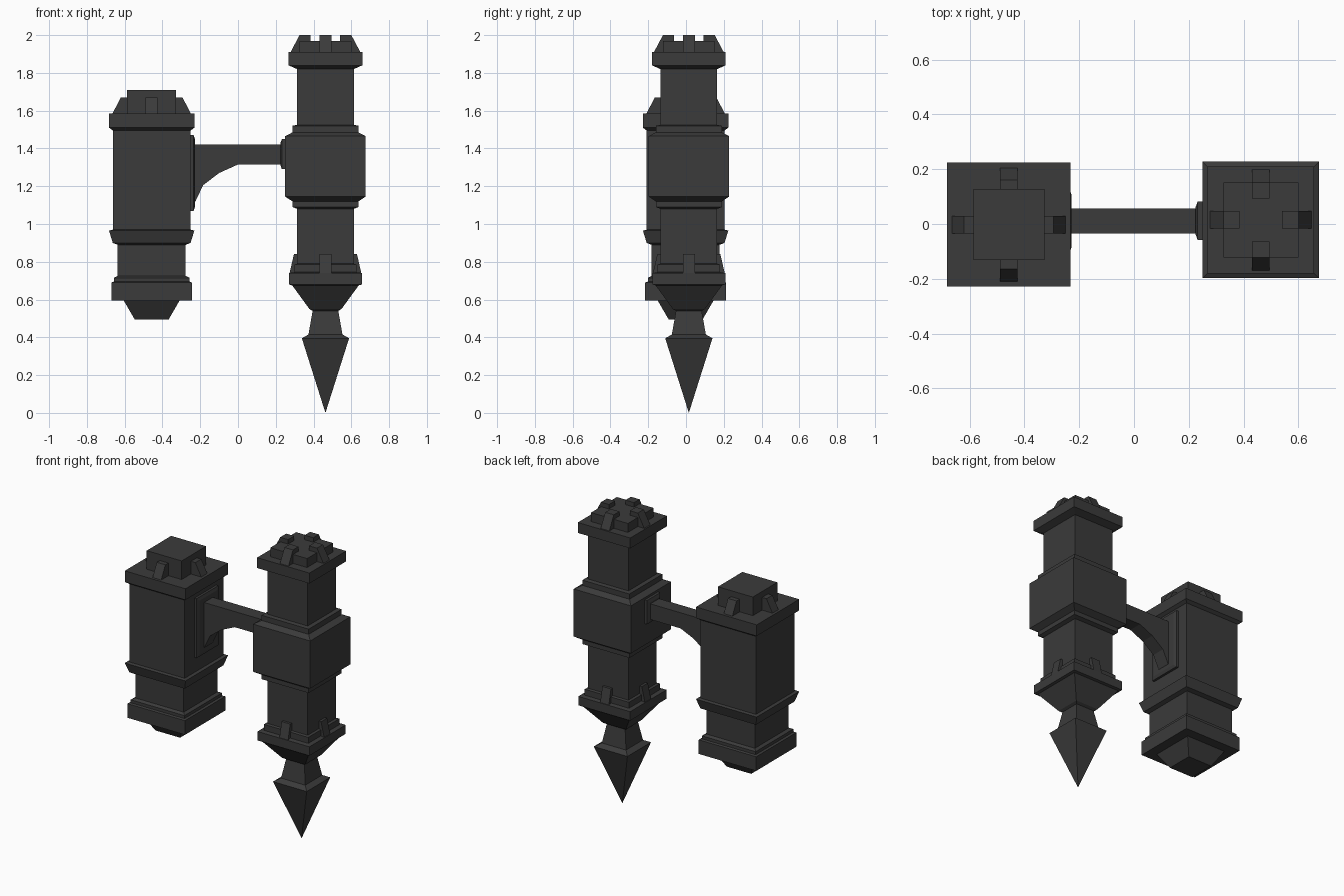
import bpy
import bmesh
from mathutils import Matrix

cube = bpy.data.objects.get("Cube")
if cube:
    bpy.data.objects.remove(cube, do_unlink=True)

iron = bpy.data.materials.new("dark iron")
iron.use_nodes = True
COLOR = (0.043, 0.043, 0.043, 1)
iron.diffuse_color = COLOR
iron.node_tree.nodes["Principled BSDF"].inputs["Base Color"].default_value = COLOR


def finish(name, bm, location):
    bmesh.ops.recalc_face_normals(bm, faces=bm.faces[:])
    mesh = bpy.data.meshes.new(name)
    bm.to_mesh(mesh)
    bm.free()
    mesh.materials.append(iron)
    obj = bpy.data.objects.new(name, mesh)
    obj.location = location
    bpy.context.collection.objects.link(obj)
    return obj


def square_tower(name, centre, profile):
    """Square column through (half width, height) pairs; zero width is a tip."""
    bm = bmesh.new()
    rings = []
    for h, z in profile:
        if h == 0:
            rings.append([bm.verts.new((0, 0, z))])
        else:
            rings.append([bm.verts.new((sx * h, sy * h, z))
                          for sx, sy in ((-1, -1), (1, -1), (1, 1), (-1, 1))])
    for a, b in zip(rings, rings[1:]):
        for i in range(4):
            j = (i + 1) % 4
            if len(a) == 1:
                bm.faces.new((a[0], b[j], b[i]))
            else:
                bm.faces.new((a[i], a[j], b[j], b[i]))
    for ring in (rings[0], rings[-1]):
        if len(ring) == 4:
            bm.faces.new(ring)
    return finish(name, bm, (*centre, 0))


def extrude_outline(bm, outline, half_depth, matrix=Matrix()):
    """Extrude an x-z outline along y."""
    front, back = ([bm.verts.new(matrix @ Matrix.Translation((0, s * half_depth, 0))
                                 @ Matrix.Translation((x, 0, z)).translation)
                    for x, z in outline] for s in (-1, 1))
    bm.faces.new(front)
    bm.faces.new(back[::-1])
    n = len(outline)
    for i in range(n):
        j = (i + 1) % n
        bm.faces.new((front[i], back[i], back[j], front[j]))


def four_braces(name, centre, outline):
    """One sloped brace on each side of a column."""
    bm = bmesh.new()
    for k in range(4):
        extrude_outline(bm, outline, 0.032, Matrix.Rotation(k * 1.5707963, 4, 'Z'))
    return finish(name, bm, (*centre, 0))


def wall_plate(name, x, y, z, half_y, half_z, depth):
    """Plate with a chamfered face, projecting along x from the column."""
    bm = bmesh.new()
    rings = []
    inset = 0.02
    for px, cut in ((0, 0), (depth * 0.75, 0), (depth, inset)):
        rings.append([bm.verts.new((px, sy * (half_y - cut), sz * (half_z - cut)))
                      for sy, sz in ((-1, -1), (1, -1), (1, 1), (-1, 1))])
    for a, b in zip(rings, rings[1:]):
        for i in range(4):
            j = (i + 1) % 4
            bm.faces.new((a[i], a[j], b[j], b[i]))
    bm.faces.new(rings[0])
    bm.faces.new(rings[-1])
    return finish(name, bm, (x, y, z))


WIDE = (-0.457, -0.002)
TALL = (0.463, 0.015)

# Wide column: tapered foot, collar, body, cap and top block
square_tower("wide_column", WIDE, [
    (0.09, 0.495), (0.148, 0.595), (0.214, 0.595), (0.214, 0.69),
    (0.2, 0.695), (0.2, 0.715), (0.18, 0.725), (0.18, 0.89),
    (0.206, 0.9), (0.226, 0.965), (0.206, 0.97), (0.206, 1.495),
    (0.226, 1.51), (0.226, 1.585), (0.13, 1.585), (0.13, 1.71)])
four_braces("wide_cap_braces", WIDE,
            [(0.1, 1.58), (0.21, 1.58), (0.163, 1.67), (0.1, 1.67)])

# Tall column: lower collar, shaft, middle block, upper shaft and cap
square_tower("tall_column", TALL, [
    (0.085, 0.55), (0.176, 0.675), (0.193, 0.68), (0.193, 0.74),
    (0.165, 0.745), (0.165, 0.785), (0.15, 0.79), (0.15, 1.08),
    (0.175, 1.09), (0.175, 1.12), (0.213, 1.145), (0.213, 1.465),
    (0.175, 1.485), (0.175, 1.52), (0.15, 1.525), (0.15, 1.82),
    (0.195, 1.84), (0.195, 1.91), (0.137, 1.91), (0.137, 1.97)])
square_tower("spear_tip", TALL, [
    (0, 0), (0.125, 0.395), (0.09, 0.415), (0.068, 0.54), (0.085, 0.55)])
four_braces("tall_cap_braces", TALL,
            [(0.078, 1.9), (0.19, 1.9), (0.137, 2.0), (0.078, 2.0)])
four_braces("tall_collar_braces", TALL,
            [(0.13, 0.735), (0.191, 0.735), (0.167, 0.84), (0.13, 0.84)])

# Connecting arm with a curved underside
arm = bmesh.new()
extrude_outline(arm, [
    (-0.24, 1.42), (-0.24, 1.1), (-0.225, 1.12), (-0.185, 1.205),
    (-0.1, 1.27), (0, 1.315), (0.24, 1.315), (0.24, 1.42)], 0.046)
finish("arm", arm, (0, 0.011, 0))

# Plates where the arm meets each column
wall_plate("wide_arm_plate", -0.256, 0.011, 1.27, 0.115, 0.2, 0.028)
wall_plate("tall_arm_plate", 0.255, 0.012, 1.37, 0.07, 0.08, -0.03)
